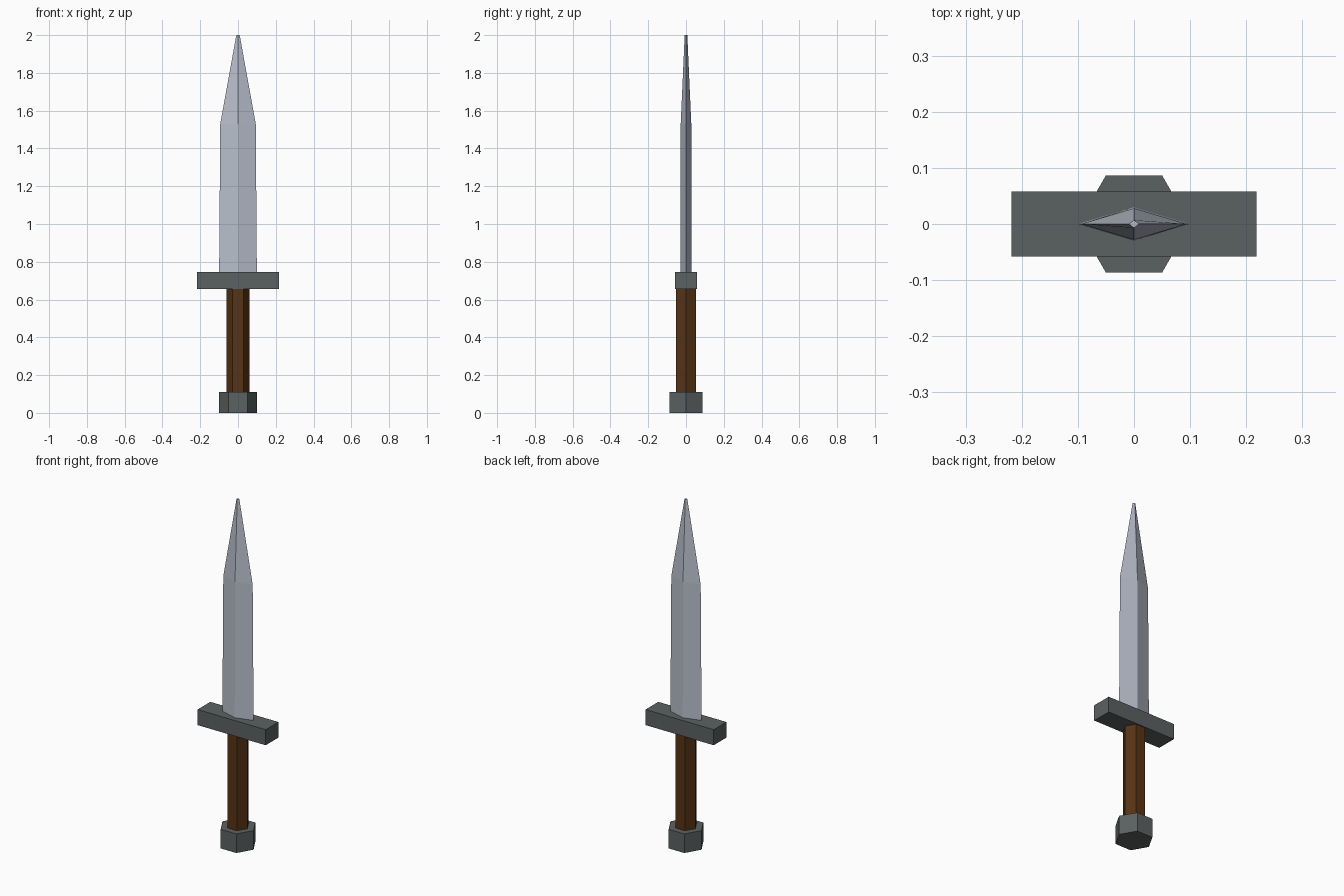
import bpy, math

if "Cube" in bpy.data.objects:
    bpy.data.objects.remove(bpy.data.objects["Cube"])


def material(name, rgb):
    m = bpy.data.materials.new(name)
    m.diffuse_color = (*rgb, 1)
    m.use_nodes = True
    m.node_tree.nodes["Principled BSDF"].inputs["Base Color"].default_value = m.diffuse_color
    return m


STEEL = material("pale steel", (0.48, 0.52, 0.60))
IRON = material("dark iron", (0.105, 0.12, 0.12))
WOOD = material("brown wood", (0.095, 0.034, 0.007))


def loft(name, sides, sections, mat):
    """Closed solid through elliptical n-gon rings given as (z, half_x, half_y)."""
    verts = [(rx * math.cos(2 * math.pi * i / sides),
              ry * math.sin(2 * math.pi * i / sides), z)
             for z, rx, ry in sections for i in range(sides)]
    faces = [tuple(reversed(range(sides))),
             tuple(range(len(verts) - sides, len(verts)))]
    for k in range(len(sections) - 1):
        for i in range(sides):
            a, b = k * sides + i, k * sides + (i + 1) % sides
            faces.append((a, b, b + sides, a + sides))
    mesh = bpy.data.meshes.new(name)
    mesh.from_pydata(verts, [], faces)
    mesh.materials.append(mat)
    obj = bpy.data.objects.new(name, mesh)
    bpy.context.collection.objects.link(obj)
    return obj


# Hexagonal pommel and grip
loft("pommel", 6, [(0, 0.1, 0.1), (0.11, 0.1, 0.1)], IRON)
loft("grip", 6, [(0.10, 0.06, 0.06), (0.67, 0.06, 0.06)], WOOD)

# Box crossguard
bpy.ops.mesh.primitive_cube_add(size=1, location=(0, 0, 0.702))
guard = bpy.context.object
guard.name = "crossguard"
guard.scale = (0.436, 0.116, 0.09)
guard.data.materials.append(IRON)

# Diamond-section blade tapering to a small blunt tip
loft("blade", 4, [(0.72, 0.1, 0.03), (1.53, 0.094, 0.028), (2.0, 0.009, 0.007)], STEEL)
